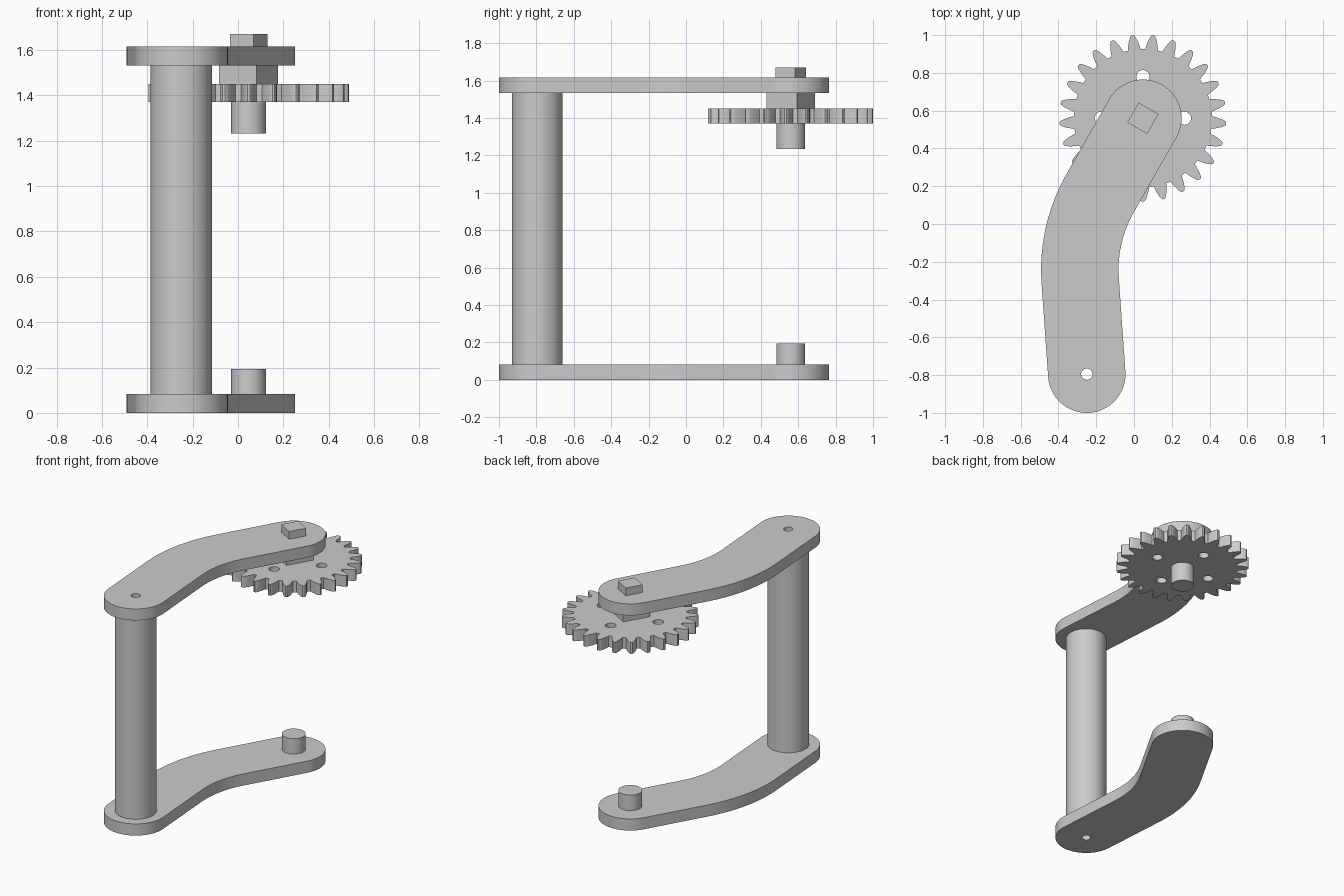
import bpy, bmesh
from math import radians, sin, cos, pi

cube = bpy.data.objects.get("Cube")
if cube:
    bpy.data.objects.remove(cube)

grey = bpy.data.materials.new("plain grey")
grey.use_nodes = True
grey.diffuse_color = (0.6, 0.6, 0.6, 1)
grey.node_tree.nodes["Principled BSDF"].inputs["Base Color"].default_value = (0.6, 0.6, 0.6, 1)

PILLAR = (-0.25, -0.795)   # axis of the pillar
SHAFT = (0.047, 0.56)      # axis of the gear and pegs


def arc(centre, r, start, end, steps):
    """Points on an arc, angles in degrees."""
    angles = [radians(start + (end - start) * i / steps) for i in range(steps + 1)]
    return [(centre[0] + r * cos(a), centre[1] + r * sin(a)) for a in angles]


def ring(centre, r, sides, turn=0):
    return arc(centre, r, turn, turn + 360, sides)[:-1]


def square(centre, side, turn):
    return ring(centre, side / 2 ** 0.5, 4, turn + 45)


def prism(name, loops, z0, z1):
    """Extrude an outline, with any further loops as holes."""
    bm = bmesh.new()
    edges = []
    for loop in loops:
        verts = [bm.verts.new((x, y, z0)) for x, y in loop]
        edges += [bm.edges.new((v, verts[i - 1])) for i, v in enumerate(verts)]
    bmesh.ops.triangle_fill(bm, use_beauty=True, edges=edges)
    new = bmesh.ops.extrude_face_region(bm, geom=bm.faces[:], use_keep_orig=True)["geom"]
    bmesh.ops.translate(bm, vec=(0, 0, z1 - z0),
                        verts=[v for v in new if isinstance(v, bmesh.types.BMVert)])
    bmesh.ops.recalc_face_normals(bm, faces=bm.faces[:])
    mesh = bpy.data.meshes.new(name)
    bm.to_mesh(mesh)
    bm.free()
    mesh.materials.append(grey)
    obj = bpy.data.objects.new(name, mesh)
    bpy.context.collection.objects.link(obj)
    bpy.ops.object.select_all(action='DESELECT')
    obj.select_set(True)
    bpy.context.view_layer.objects.active = obj
    bpy.ops.object.shade_smooth_by_angle(angle=radians(30))
    return obj


# Bent arms with rounded ends, joined by a hollow pillar
bend, radius, half = (0.533, -0.243), 0.82, 0.205
arm = (arc(PILLAR, half, 184, 364, 32) + arc(bend, radius - half, 184, 150, 12)
       + arc(SHAFT, half, -30, 150, 32) + arc(bend, radius + half, 150, 184, 12))
bore = ring(PILLAR, 0.03, 24)
prism("lower_arm", [arm, bore], 0, 0.083)
prism("upper_arm", [arm, bore], 1.533, 1.615)
prism("pillar", [ring(PILLAR, 0.135, 64), bore], 0.083, 1.533)

# Gear with narrow rounded teeth and four holes
TEETH = 25
flank = [(0.366, 0.034), (0.385, 0.030), (0.405, 0.025), (0.425, 0.018), (0.438, 0.011), (0.442, 0.005)]
tooth = [(r, -w) for r, w in flank] + [(r, w) for r, w in reversed(flank)]
gear = []
for t in range(TEETH):
    mid = -pi / 2 + t * 2 * pi / TEETH
    gear += [(SHAFT[0] + r * cos(mid + w / r), SHAFT[1] + r * sin(mid + w / r)) for r, w in tooth]
holes = [ring(c, 0.035, 24) for c in ring(SHAFT, 0.22, 4)]
prism("gear", [gear] + holes, 1.37, 1.45)

# Pegs and square shaft
prism("lower_peg", [ring(SHAFT, 0.077, 48)], 0.083, 0.193)
prism("gear_peg", [ring(SHAFT, 0.077, 48)], 1.233, 1.37)
prism("square_collar", [square(SHAFT, 0.19, -30)], 1.45, 1.533)
prism("square_shaft_end", [square(SHAFT, 0.121, -30)], 1.615, 1.67)
